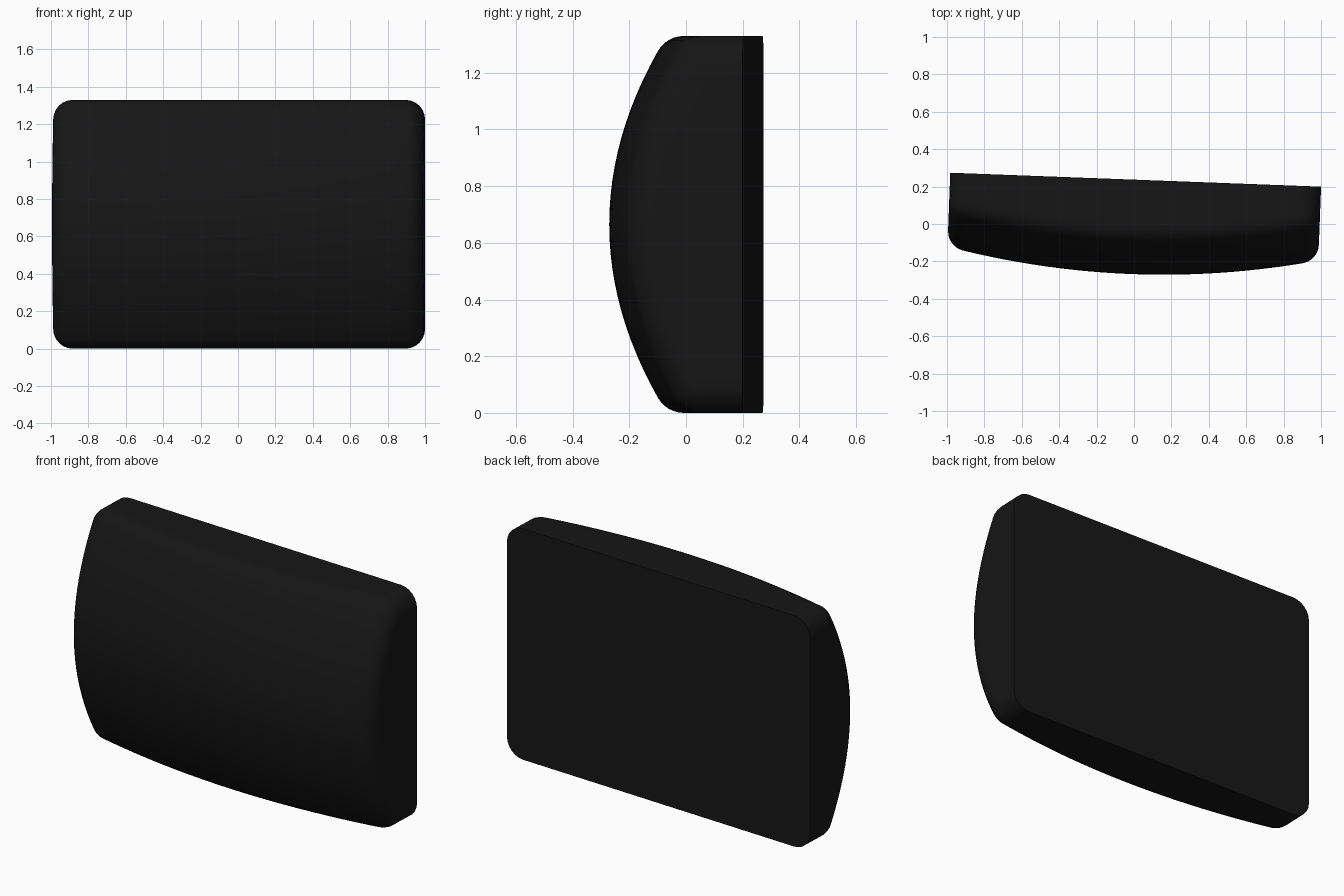
import bpy, bmesh, math
from mathutils import Vector

if "Cube" in bpy.data.objects:
    bpy.data.objects.remove(bpy.data.objects["Cube"])

W, H, R = 0.992, 0.665, 0.105        # half width, half height, edge radius
BACK, DEPTH = 0.237, 0.505           # back plane, depth at the middle
TILT = math.radians(-2.15)
NX, NZ, ARC, FIL = 24, 24, 6, 6
A, B = 0.114, 0.505                  # bulge across and up
CW, CH = W - R, H - R


def centre(x, z):
    """Ball centre on the inner (offset) surface."""
    return Vector((x, BACK - (DEPTH - R - A * x * x - B * z * z), z))


def normal(x, z):
    return Vector((-2 * A * -x, -1, 2 * B * z)).normalized()


bm = bmesh.new()

# Domed front
xs = [CW * (2 * i / NX - 1) for i in range(NX + 1)]
zs = [CH * (2 * j / NZ - 1) for j in range(NZ + 1)]
g = [[bm.verts.new(centre(x, z) + R * normal(x, z)) for z in zs] for x in xs]
for i in range(NX):
    for j in range(NZ):
        bm.faces.new((g[i][j], g[i + 1][j], g[i + 1][j + 1], g[i][j + 1]))

# Walk around the rim: straight runs joined by rounded corners
sides = [([(x, -CH) for x in xs], -90), ([(CW, z) for z in zs], 0),
         ([(x, CH) for x in reversed(xs)], 90), ([(-CW, z) for z in reversed(zs)], 180)]
rim = []
for pts, ang in sides:
    rim += [(p, ang) for p in pts]
    rim += [(pts[-1], ang + 90 * k / ARC) for k in range(1, ARC)]

# Side wall and rolled front edge
cols = []
for (x, z), ang in rim:
    a = math.radians(ang)
    n = Vector((math.cos(a), 0, math.sin(a)))
    c, top = centre(x, z), normal(x, z)
    wall = c + R * n
    col = [Vector((wall.x, BACK, wall.z))]
    col += [c + R * n.slerp(top, k / FIL) for k in range(FIL + 1)]
    cols.append([bm.verts.new(p) for p in col])
for i, c in enumerate(cols):
    d = cols[(i + 1) % len(cols)]
    for k in range(len(c) - 1):
        bm.faces.new((c[k], d[k], d[k + 1], c[k + 1]))

# Flat back
bm.faces.new([c[0] for c in cols])
bmesh.ops.remove_doubles(bm, verts=bm.verts, dist=1e-5)
bmesh.ops.recalc_face_normals(bm, faces=bm.faces)

me = bpy.data.meshes.new("cushion_pad")
bm.to_mesh(me)
bm.free()
ob = bpy.data.objects.new("cushion_pad", me)
bpy.context.collection.objects.link(ob)
ob.location.z = H
ob.rotation_euler.z = TILT

mat = bpy.data.materials.new("black")
mat.diffuse_color = (0.008, 0.008, 0.008, 1)
mat.use_nodes = True
mat.node_tree.nodes["Principled BSDF"].inputs["Base Color"].default_value = mat.diffuse_color
me.materials.append(mat)

bpy.context.view_layer.objects.active = ob
ob.select_set(True)
bpy.ops.object.shade_smooth_by_angle(angle=math.radians(30))
